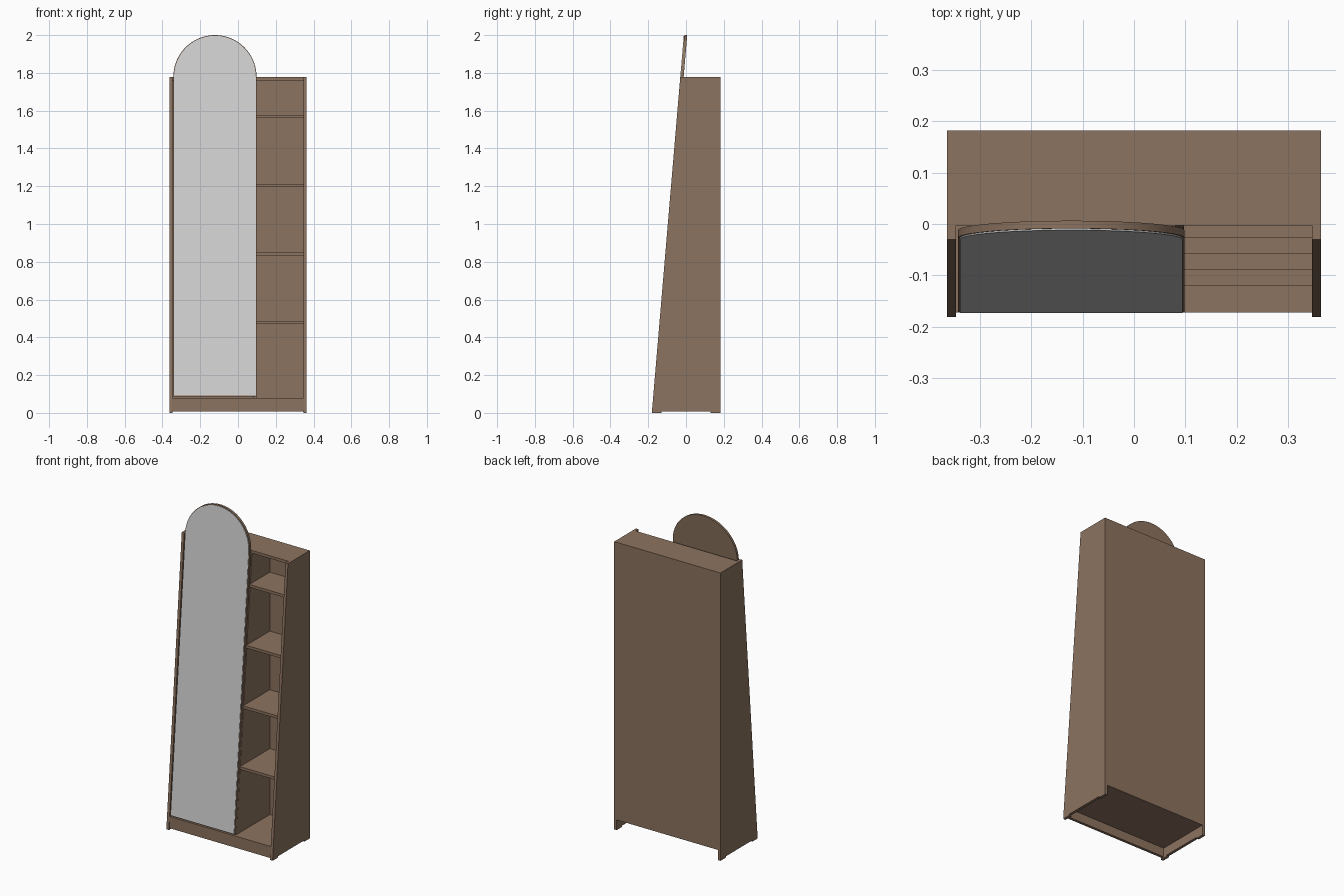
import bpy, bmesh, math

cube = bpy.data.objects.get("Cube")
if cube:
    bpy.data.objects.remove(cube, do_unlink=True)


def material(name, rgb):
    m = bpy.data.materials.new(name)
    m.use_nodes = True
    m.diffuse_color = (*rgb, 1)
    m.node_tree.nodes["Principled BSDF"].inputs["Base Color"].default_value = (*rgb, 1)
    return m


WOOD = material("brown wood", (0.265, 0.172, 0.115))
GLASS = material("silver mirror", (0.65, 0.65, 0.65))

HALF, T = 0.363, 0.017           # half width, board thickness
INNER = HALF - T
BACK, TOP, FLOOR = 0.182, 1.778, 0.08
FOOT = 0.008


def front(z):
    """Depth of the leaning front plane at height z."""
    return -0.181 + 0.0847 * z


def prism(name, near, far, mat):
    """Solid between two matching outlines."""
    bm = bmesh.new()
    a = [bm.verts.new(p) for p in near]
    b = [bm.verts.new(p) for p in far]
    bm.faces.new(a)
    bm.faces.new(b[::-1])
    for i in range(len(a)):
        j = (i + 1) % len(a)
        bm.faces.new((a[j], a[i], b[i], b[j]))
    bmesh.ops.recalc_face_normals(bm, faces=bm.faces)
    mesh = bpy.data.meshes.new(name)
    bm.to_mesh(mesh)
    bm.free()
    mesh.materials.append(mat)
    ob = bpy.data.objects.new(name, mesh)
    bpy.context.collection.objects.link(ob)
    return ob


def board(name, x0, x1, yz):
    """Board with a side outline, running from x0 to x1."""
    return prism(name, [(x0, y, z) for y, z in yz], [(x1, y, z) for y, z in yz], WOOD)


def box(name, x0, x1, y0, y1, z0, z1):
    return board(name, x0, x1, [(y0, z0), (y1, z0), (y1, z1), (y0, z1)])


def arch(name, inset, y0, y1, mat):
    """Round-topped panel leaning with the front plane."""
    cx, r, cz, bottom = -0.122, 0.22 - inset, 1.78, 0.087 + inset
    outline = [(cx - r, bottom), (cx + r, bottom)]
    for i in range(49):
        a = math.pi * i / 48
        outline.append((cx + r * math.cos(a), cz + r * math.sin(a)))
    ob = prism(name, [(x, front(z) + y0, z) for x, z in outline],
               [(x, front(z) + y1, z) for x, z in outline], mat)
    bpy.ops.object.select_all(action='DESELECT')
    ob.select_set(True)
    bpy.context.view_layer.objects.active = ob
    bpy.ops.object.shade_smooth_by_angle(angle=math.radians(30))


# Tapered sides on small feet
for side, s in (("left", 1), ("right", -1)):
    x0, x1 = sorted((s * INNER, s * HALF))
    board(side + "_side", x0, x1,
          [(front(FOOT), FOOT), (BACK, FOOT), (BACK, TOP), (front(TOP), TOP)])
    box(side + "_front_foot", x0, x1, front(FOOT), -0.13, 0, FOOT)
    box(side + "_back_foot", x0, x1, 0.13, BACK, 0, FOOT)

# Carcass
box("top_board", -INNER, INNER, -0.003, BACK, TOP - T, TOP)
box("bottom_board", -INNER, INNER, -0.172, BACK, FLOOR - T, FLOOR)
box("plinth", -INNER, INNER, -0.172, -0.172 + T, FOOT, FLOOR - T)
box("back_panel", -INNER, INNER, BACK - 0.01, BACK, FLOOR, TOP - T)

# Divider and open shelves
DIV = 0.097
board("divider", DIV - T, DIV,
      [(front(FLOOR) + 0.02, FLOOR), (BACK - 0.01, FLOOR),
       (BACK - 0.01, TOP - T), (front(TOP) + 0.028, TOP - T)])
for i, z in enumerate((0.487, 0.851, 1.213, 1.577)):
    box(f"shelf_{i + 1}", DIV, INNER, front(z) + 0.02, BACK - 0.01, z - T, z)

# Leaning door with mirror
arch("door", 0, 0.003, 0.018, WOOD)
arch("mirror", 0.004, 0, 0.003, GLASS)
